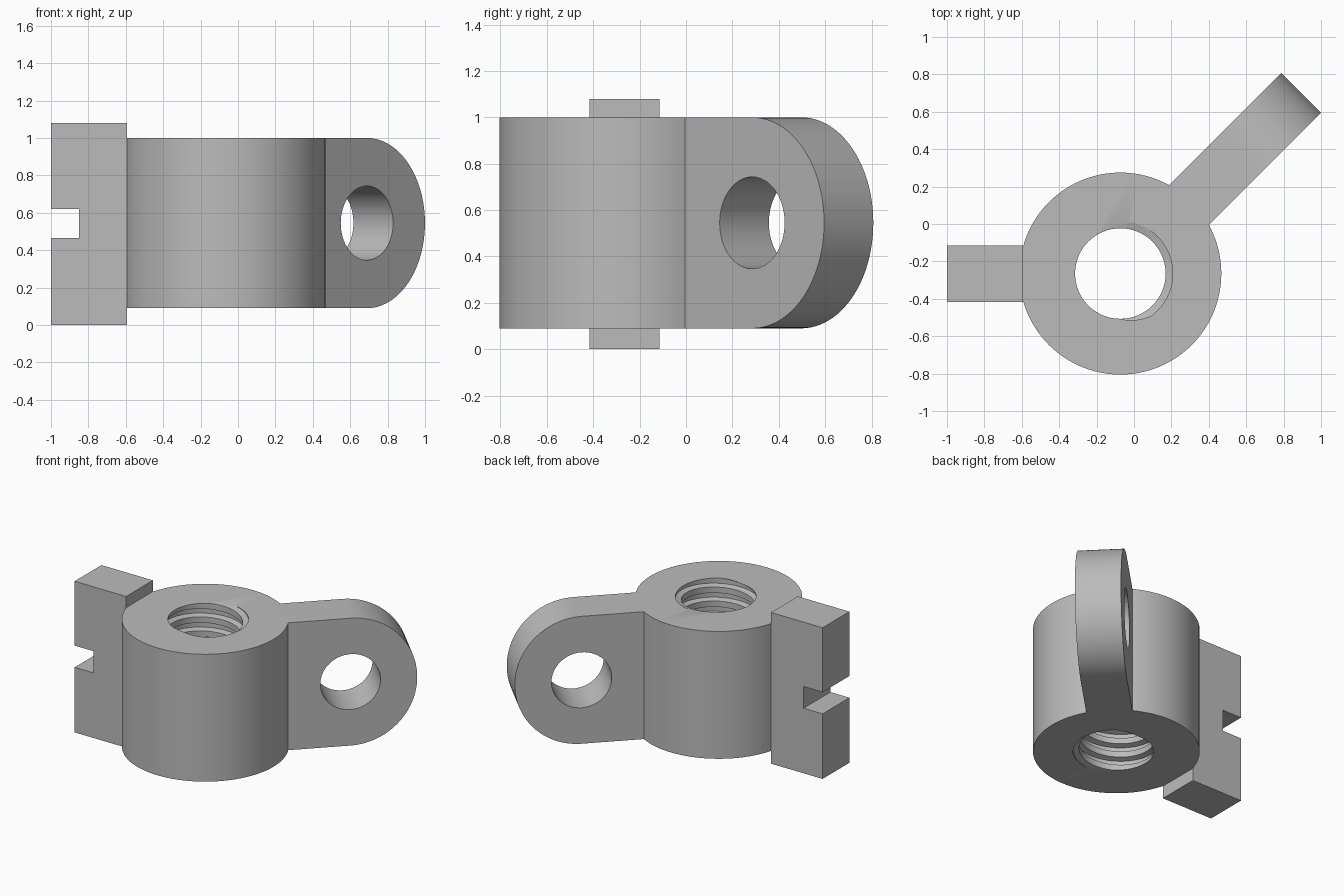
import bpy, bmesh
from math import pi, sin, cos, radians
from mathutils import Matrix, Vector

if "Cube" in bpy.data.objects:
    bpy.data.objects.remove(bpy.data.objects["Cube"])

CX, CY = -0.073, -0.265          # axis of the threaded boss
BOTTOM, TOP = 0.09, 1.0
MID = (BOTTOM + TOP) / 2

grey = bpy.data.materials.new("plain_grey")
grey.use_nodes = True
grey.diffuse_color = (0.5, 0.5, 0.5, 1)
grey.node_tree.nodes["Principled BSDF"].inputs["Base Color"].default_value = (0.5, 0.5, 0.5, 1)


def add_object(name, bm):
    bmesh.ops.recalc_face_normals(bm, faces=bm.faces)
    mesh = bpy.data.meshes.new(name)
    bm.to_mesh(mesh)
    bm.free()
    mesh.materials.append(grey)
    ob = bpy.data.objects.new(name, mesh)
    bpy.context.collection.objects.link(ob)
    return ob


def activate(ob):
    bpy.ops.object.select_all(action='DESELECT')
    ob.select_set(True)
    bpy.context.view_layer.objects.active = ob


def cut(ob, cutter):
    cutter.hide_render = True
    mod = ob.modifiers.new("cut", 'BOOLEAN')
    mod.operation, mod.solver, mod.object = 'DIFFERENCE', 'EXACT', cutter
    activate(ob)
    bpy.ops.object.modifier_apply(modifier=mod.name)
    bpy.data.objects.remove(cutter)


def smooth(ob):
    activate(ob)
    bpy.ops.object.shade_smooth_by_angle(angle=radians(30))


def prism(name, outline, half):
    """Extrude an x-z outline along y, centred on y = 0."""
    bm = bmesh.new()
    face = bm.faces.new([bm.verts.new((x, -half, z)) for x, z in outline])
    new = bmesh.ops.extrude_face_region(bm, geom=[face])["geom"]
    verts = [v for v in new if isinstance(v, bmesh.types.BMVert)]
    bmesh.ops.translate(bm, verts=verts, vec=(0, 2 * half, 0))
    return add_object(name, bm)


def arc(x, z, rx, rz, start, end, steps):
    angles = [start + (end - start) * i / steps for i in range(steps + 1)]
    return [(x + rx * cos(a), z + rz * sin(a)) for a in angles]


def thread_cutter(minor, major, pitch, start, turns, segments=64):
    """Helical screw solid, longer than the boss at both ends."""
    profile = [(0.21, minor), (0.31, major), (0.69, major), (0.79, minor)]
    rows = [(k + u, r) for k in range(turns) for u, r in profile]
    rows.append((turns + profile[0][0], minor))
    bm = bmesh.new()
    grid = []
    for i in range(segments + 1):
        t = i / segments
        a = 2 * pi * t
        grid.append([bm.verts.new((r * cos(a), r * sin(a), start + pitch * (u + t)))
                     for u, r in rows])
    for left, right in zip(grid, grid[1:]):
        for j in range(len(rows) - 1):
            bm.faces.new((left[j], right[j], right[j + 1], left[j + 1]))
    bmesh.ops.remove_doubles(bm, verts=bm.verts, dist=1e-5)
    # close both spiral ends
    low, high = bm.verts.new((0, 0, -0.2)), bm.verts.new((0, 0, 1.3))
    for e in [e for e in bm.edges if e.is_boundary]:
        tip = low if e.verts[0].co.z < MID else high
        bm.faces.new((e.verts[0], e.verts[1], tip))
    return add_object("thread_cutter", bm)


# Round boss with a threaded bore
bm = bmesh.new()
bmesh.ops.create_cone(bm, cap_ends=True, segments=96, radius1=0.54, radius2=0.54,
                      depth=TOP - BOTTOM, matrix=Matrix.Translation((0, 0, MID)))
boss = add_object("threaded_boss", bm)
cut(boss, thread_cutter(0.242, 0.28, 0.1, -0.054, 11))
boss.location = (CX, CY, 0)
smooth(boss)

# Diagonal lug with a rounded end and a cross hole
EYE = 0.928
rounded = arc(EYE, MID, 0.439, MID - BOTTOM, -pi / 2, pi / 2, 48)
lug = prism("side_lug", [(0.42, BOTTOM)] + rounded + [(0.42, TOP)], 0.15)
hole = prism("hole_cutter", arc(EYE, MID, 0.198, 0.198, 0, 2 * pi, 64)[:-1], 0.3)
cut(lug, hole)
lug.location = (CX, CY, 0)
lug.rotation_euler.z = pi / 4
smooth(lug)

# Upright tab with a square notch in its outer edge
tab = prism("notched_tab", [(-1, 0), (-0.593, 0), (-0.593, 1.08), (-1, 1.08),
                            (-1, 0.62), (-0.85, 0.62), (-0.85, 0.465), (-1, 0.465)], 0.151)
tab.location.y = CY
